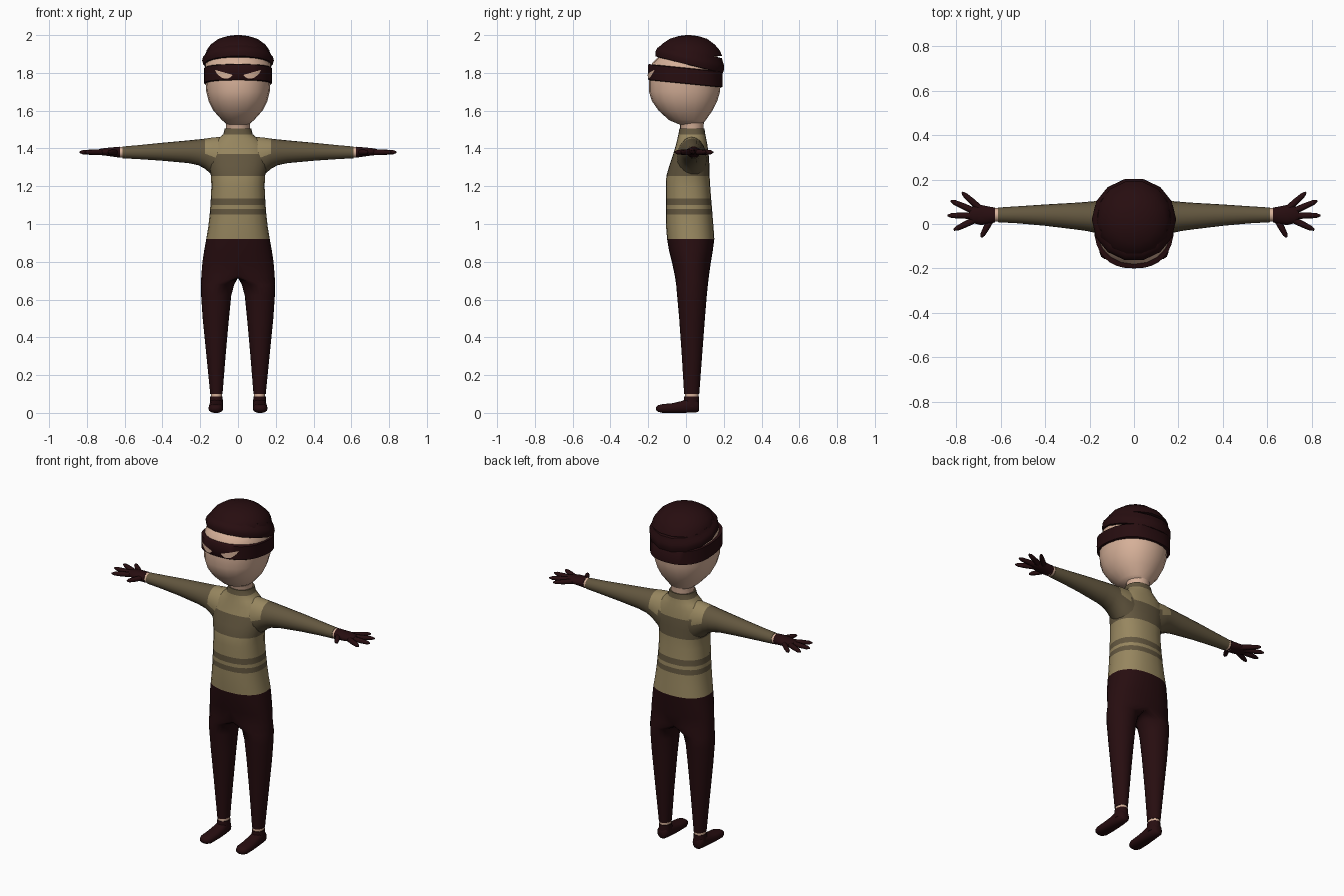
import bpy, bmesh, math
from mathutils import Matrix, Vector

cube = bpy.data.objects.get("Cube")
if cube:
    bpy.data.objects.remove(cube)


def material(name, *rgb):
    mat = bpy.data.materials.new(name)
    mat.use_nodes = True
    mat.diffuse_color = (*rgb, 1)
    mat.node_tree.nodes["Principled BSDF"].inputs["Base Color"].default_value = (*rgb, 1)
    return mat


skin = material("skin", .68, .44, .32)
light_wool = material("light_olive_wool", .31, .24, .115)
dark_wool = material("dark_olive_wool", .125, .095, .05)
maroon = material("dark_maroon", .02, .004, .005)


def finish(name, bm, mats, rule=None, mirror=False, sharp=50):
    """Turn a bmesh into a smooth shaded object, coloured by a face rule."""
    bmesh.ops.recalc_face_normals(bm, faces=bm.faces)
    if rule:
        for face in bm.faces:
            face.material_index = rule(face.calc_center_median())
    mesh = bpy.data.meshes.new(name)
    bm.to_mesh(mesh)
    bm.free()
    for mat in mats:
        mesh.materials.append(mat)
    mesh.shade_smooth()
    mesh.set_sharp_from_angle(angle=math.radians(sharp))
    obj = bpy.data.objects.new(name, mesh)
    bpy.context.collection.objects.link(obj)
    if mirror:
        obj.modifiers.new("Mirror", 'MIRROR')
    return obj


def oval(angle, a0, a1, b0, b1, power):
    """Point of a rounded cross-section that spans a0..a1 and b0..b1."""
    c, s = math.cos(angle), math.sin(angle)
    a = math.copysign(abs(c) ** (2 / power), c)
    b = math.copysign(abs(s) ** (2 / power), s)
    return (a0 + a1 + a * (a1 - a0)) / 2, (b0 + b1 + b * (b1 - b0)) / 2


PLACE = {'x': lambda t, a, b: (t, a, b),
         'y': lambda t, a, b: (a, t, b),
         'z': lambda t, a, b: (a, b, t)}


def loft(name, axis, rings, mats, rule=None, mirror=False, sides=20, power=2, matrix=None):
    """Skin over cross-sections (position, a0, a1, b0, b1) set along an axis."""
    bm = bmesh.new()
    loops = []
    for t, *span in rings:
        points = [oval(math.tau * k / sides, *span, power) for k in range(sides)]
        loops.append([bm.verts.new(PLACE[axis](t, a, b)) for a, b in points])
    for low, high in zip(loops, loops[1:]):
        for k in range(sides):
            n = (k + 1) % sides
            bm.faces.new((low[k], low[n], high[n], high[k]))
    bm.faces.new(loops[0])
    bm.faces.new(loops[-1])
    if matrix:
        bm.transform(matrix)
    return finish(name, bm, mats, rule, mirror)


def centred(rings):
    """Expand (z, half width, y0, y1) into full cross-sections."""
    return [(z, -w, w, y0, y1) for z, w, y0, y1 in rings]


def tilt(slope):
    shear = Matrix.Identity(4)
    shear[2][1] = slope
    return shear


def wool(p):
    """Striped jumper: index one is the dark wool."""
    if p.z > 1.37:
        return int(abs(p.x) > .175 or p.z > 1.475)
    return int(p.z > 1.255 or 1.1 < p.z < 1.135 or 1.05 < p.z < 1.08 or abs(p.x) > .175)


# Jumper: body with stripes, then sleeves that flare into the armpit
jumper = [light_wool, dark_wool]
loft("jumper_body", 'z', centred([
    (.92, .168, -.1, .15), (.98, .158, -.105, .146), (1.05, .15, -.107, .14),
    (1.08, .148, -.107, .138), (1.1, .146, -.107, .136), (1.135, .144, -.107, .133),
    (1.2, .141, -.107, .128), (1.255, .143, -.104, .125), (1.31, .157, -.088, .124),
    (1.37, .162, -.068, .12), (1.42, .14, -.053, .113), (1.45, .108, -.046, .107),
    (1.475, .078, -.04, .102), (1.505, .07, -.035, .098)]),
    jumper, wool, sides=24, power=2.3)
loft("sleeves", 'x', [
    (.06, -.05, .11, 1.2, 1.462), (.11, -.05, .11, 1.235, 1.46), (.15, -.045, .106, 1.27, 1.456),
    (.175, -.04, .103, 1.293, 1.452), (.21, -.032, .1, 1.311, 1.448), (.26, -.025, .096, 1.322, 1.443),
    (.4, -.008, .088, 1.335, 1.43), (.52, .003, .08, 1.343, 1.418), (.612, .008, .074, 1.348, 1.41)],
    jumper, wool, mirror=True)

# Hands: bare wrist, gloved palm, spread fingers
loft("wrists", 'x', [(x, .011, .071, 1.351, 1.408) for x in (.6, .635)], [skin], mirror=True)
loft("glove_palms", 'x', [
    (.625, .008, .074, 1.35, 1.41), (.65, .0, .078, 1.354, 1.408), (.69, -.005, .086, 1.36, 1.404),
    (.725, .004, .08, 1.364, 1.4), (.742, .02, .062, 1.37, 1.394)],
    [maroon], mirror=True, sides=14)
fingers = {"index": (.715, .02, .812, -.027), "middle": (.72, .038, .84, .038),
           "ring": (.715, .056, .826, .105), "little": (.69, .066, .775, .143),
           "thumb": (.645, .02, .688, -.06)}
for finger, (x0, y0, x1, y1) in fingers.items():
    length = math.hypot(x1 - x0, y1 - y0)
    place = Matrix.Translation((x0, y0, 1.38)) @ Matrix.Rotation(math.atan2(y1 - y0, x1 - x0), 4, 'Z')
    rings = [(length * t, -r, r, -r, r) for t, r in ((0, .015), (.5, .014), (.85, .011), (1, .004))]
    loft(f"glove_{finger}_fingers", 'x', rings, [maroon], mirror=True, sides=8, matrix=place)


# Trousers: one half, hips opening into a leg, then mirrored
def trousers(hips, legs, crotch, sides=24, power=2.3):
    bm = bmesh.new()
    half = sides // 2
    angles = [math.tau * k / sides - math.pi / 2 for k in range(sides)]
    loops = []
    for z, w, y0, y1 in hips:
        points = [oval(a, -w, w, y0, y1, power) for a in angles[:half + 1]]
        loops.append([bm.verts.new((max(x, 0), y, z)) for x, y in points])
    for low, high in zip(loops, loops[1:]):
        for k in range(half):
            bm.faces.new((low[k], low[k + 1], high[k + 1], high[k]))
    top = loops[-1]
    front, back = top[0].co.y, top[-1].co.y
    for k in range(1, sides - half):
        y = back + (front - back) * k / half
        top.append(bm.verts.new((0, y, crotch)))
    for z, *span in legs:
        ring = [bm.verts.new((*oval(a, *span, 2), z)) for a in angles]
        for k in range(sides):
            n = (k + 1) % sides
            bm.faces.new((top[k], top[n], ring[n], ring[k]))
        top = ring
    bm.faces.new(top)
    return finish("trousers", bm, [maroon], mirror=True)


trousers([(.92, .168, -.1, .15), (.86, .179, -.09, .142), (.8, .188, -.075, .132), (.73, .194, -.06, .122)],
         [(.68, .02, .196, -.052, .116), (.62, .036, .195, -.047, .11), (.5, .048, .187, -.036, .1),
          (.3, .066, .167, -.022, .085), (.1, .082, .147, -.01, .07)], .715)

# Feet: bare ankle above a soft slipper
loft("ankles", 'z', [(z, .084, .144, -.006, .066) for z in (.075, .11)], [skin], mirror=True)
loft("slipper_cuffs", 'z', [(.03, .08, .15, -.016, .07), (.086, .081, .147, -.01, .069)], [maroon], mirror=True)
loft("slippers", 'y', [
    (.07, .1, .132, .012, .05), (.06, .086, .146, .003, .07), (.02, .081, .15, 0, .08),
    (-.02, .079, .153, 0, .064), (-.07, .078, .156, 0, .052), (-.125, .08, .156, 0, .047),
    (-.148, .09, .148, .005, .041), (-.158, .105, .132, .014, .032)],
    [maroon], mirror=True, sides=14, power=2.5)

# Neck and head
loft("neck", 'z', centred([(1.48, .064, -.03, .092), (1.53, .064, -.032, .094), (1.57, .075, -.06, .1)]), [skin])
loft("head", 'z', centred([
    (1.525, .055, -.03, .085), (1.55, .085, -.09, .105), (1.6, .13, -.145, .14), (1.65, .155, -.18, .165),
    (1.7, .168, -.196, .18), (1.78, .174, -.195, .185), (1.85, .172, -.18, .185), (1.92, .13, -.11, .15)]),
    [skin], power=2.15)

# Mask: tilted band with slanted eye openings
MASK_POWER = 2.4
loft("mask_band", 'z', centred([
    (1.742, .174, -.196, .187), (1.745, .18, -.2, .192), (1.823, .18, -.2, .192), (1.827, .174, -.196, .187)]),
    [maroon], sides=32, power=MASK_POWER, matrix=tilt(-.1))

bm = bmesh.new()
previous = None
steps = 10
for i in range(steps + 1):
    t = i / steps
    x = .03 + .092 * t
    y = -.006 - .198 * (1 - (x / .182) ** MASK_POWER) ** (1 / MASK_POWER)
    top = 1.79 + .026 * t
    drop = .002 + .03 * math.sin(math.pi * t) ** .7
    pair = [bm.verts.new((x, y, z)) for z in (top, top - drop)]
    if previous:
        bm.faces.new((previous[0], previous[1], pair[1], pair[0]))
    previous = pair
eyes = finish("eye_openings", bm, [skin], mirror=True)
if eyes.data.polygons[0].normal.y > 0:
    eyes.data.flip_normals()

# Cap: rolled tilted brim and a faceted dome
loft("cap_brim", 'z', centred([
    (1.845, .17, -.15, .188), (1.848, .184, -.165, .2), (1.872, .19, -.167, .207), (1.892, .184, -.158, .206),
    (1.905, .174, -.145, .2), (1.925, .165, -.12, .194)]),
    [maroon], sides=14, matrix=tilt(-.25))
loft("cap_dome", 'z', centred([
    (1.89, .172, -.15, .196), (1.92, .166, -.152, .182), (1.95, .145, -.134, .156), (1.98, .104, -.09, .115),
    (1.995, .055, -.04, .065), (2, .015, .0, .025)]),
    [maroon], sides=14)
